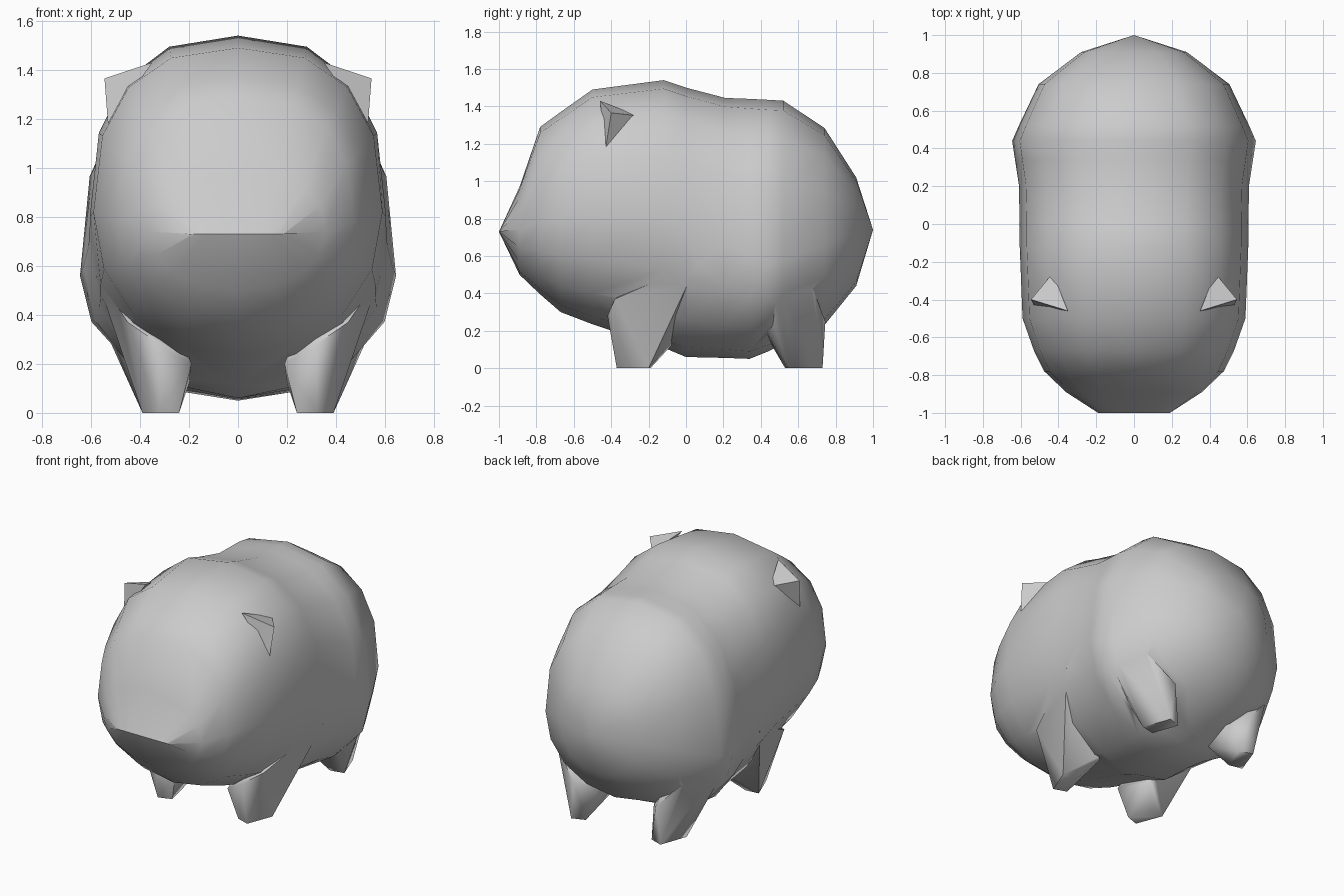
import bpy, bmesh, math

if "Cube" in bpy.data.objects:
    bpy.data.objects.remove(bpy.data.objects["Cube"])


def finish(bm, name):
    bmesh.ops.recalc_face_normals(bm, faces=bm.faces)
    me = bpy.data.meshes.new(name)
    bm.to_mesh(me)
    bm.free()
    ob = bpy.data.objects.new(name, me)
    bpy.context.collection.objects.link(ob)
    return ob


def smooth(ob, angle):
    bpy.ops.object.select_all(action='DESELECT')
    ob.select_set(True)
    bpy.context.view_layer.objects.active = ob
    bpy.ops.object.shade_smooth_by_angle(angle=math.radians(angle))


def spow(v, p):
    return math.copysign(abs(v) ** p, v)


def hull_pair(name, pts):
    # convex solid on the right side, and its mirror image on the left
    obs = []
    for side, s in (("right", 1), ("left", -1)):
        bm = bmesh.new()
        for x, y, z in pts:
            bm.verts.new((x * s, y, z))
        bmesh.ops.convex_hull(bm, input=bm.verts[:])
        loose = [v for v in bm.verts if not v.link_faces]
        bmesh.ops.delete(bm, geom=loose, context='VERTS')
        obs.append(finish(bm, f"{name}_{side}"))
    return obs


# Body: rounded-box rings lofted along y (y, bottom, top, half width, widest height)
rings = [
    (-1.00, 0.73, 0.73, 0.19, 0.73),
    (-0.89, 0.50, 0.97, 0.36, 0.74),
    (-0.78, 0.395, 1.29, 0.475, 0.78),
    (-0.67, 0.30, 1.37, 0.53, 0.80),
    (-0.50, 0.235, 1.49, 0.59, 0.82),
    (-0.12, 0.11, 1.54, 0.605, 0.80),
    (0.00, 0.06, 1.50, 0.605, 0.76),
    (0.21, 0.055, 1.445, 0.61, 0.68),
    (0.34, 0.05, 1.44, 0.63, 0.60),
    (0.44, 0.09, 1.435, 0.645, 0.56),
    (0.52, 0.13, 1.43, 0.61, 0.58),
    (0.74, 0.23, 1.285, 0.505, 0.66),
    (0.91, 0.44, 1.02, 0.28, 0.72),
    (1.00, 0.74, 0.74, 0.0, 0.74),
]
SEG = 16
bm = bmesh.new()
loops = []
for y, zb, zt, w, zc in rings:
    loop = []
    for i in range(SEG):
        a = 2 * math.pi * i / SEG
        up = math.sin(a) >= 0
        p = 2 / (2.5 if up else 2.1)
        h = zt - zc if up else zc - zb
        loop.append(bm.verts.new((w * spow(math.cos(a), p), y,
                                  zc + h * spow(math.sin(a), p))))
    loops.append(loop)
for a, b in zip(loops, loops[1:]):
    for i in range(SEG):
        j = (i + 1) % SEG
        bm.faces.new((a[i], a[j], b[j], b[i]))
bmesh.ops.remove_doubles(bm, verts=bm.verts[:], dist=0.001)
body = finish(bm, "body_with_legs")

# Front legs: slanted foot flaring up into the shoulder
legs = hull_pair("front_leg", [
    (0.325, -0.37, 0), (0.39, -0.20, 0), (0.30, -0.19, 0), (0.24, -0.34, 0),
    (0.32, -0.42, 0.28), (0.19, -0.38, 0.20), (0.45, -0.38, 0.37),
    (0.58, 0.06, 0.56), (0.20, -0.08, 0.12), (0.3, -0.2, 0.5)])

# Rear legs: foot flaring up into the hip
legs += hull_pair("rear_leg", [
    (0.39, 0.55, 0), (0.325, 0.73, 0), (0.24, 0.70, 0), (0.30, 0.53, 0),
    (0.63, 0.44, 0.53), (0.30, 0.745, 0.25), (0.46, 0.68, 0.42),
    (0.20, 0.62, 0.19), (0.40, 0.40, 0.25), (0.20, 0.46, 0.12),
    (0.3, 0.5, 0.5)])

# Fuse the legs into the body so the shading flows over the joints
bpy.context.view_layer.objects.active = body
for leg in legs:
    mod = body.modifiers.new("fuse", 'BOOLEAN')
    mod.operation = 'UNION'
    mod.solver = 'EXACT'
    mod.object = leg
    bpy.ops.object.modifier_apply(modifier=mod.name)
    bpy.data.objects.remove(leg)
smooth(body, 62)

# Ears: small flat-faced pyramids
hull_pair("ear", [
    (0.35, -0.46, 1.43), (0.53, -0.43, 1.17),
    (0.43, -0.26, 1.35), (0.545, -0.40, 1.365)])
